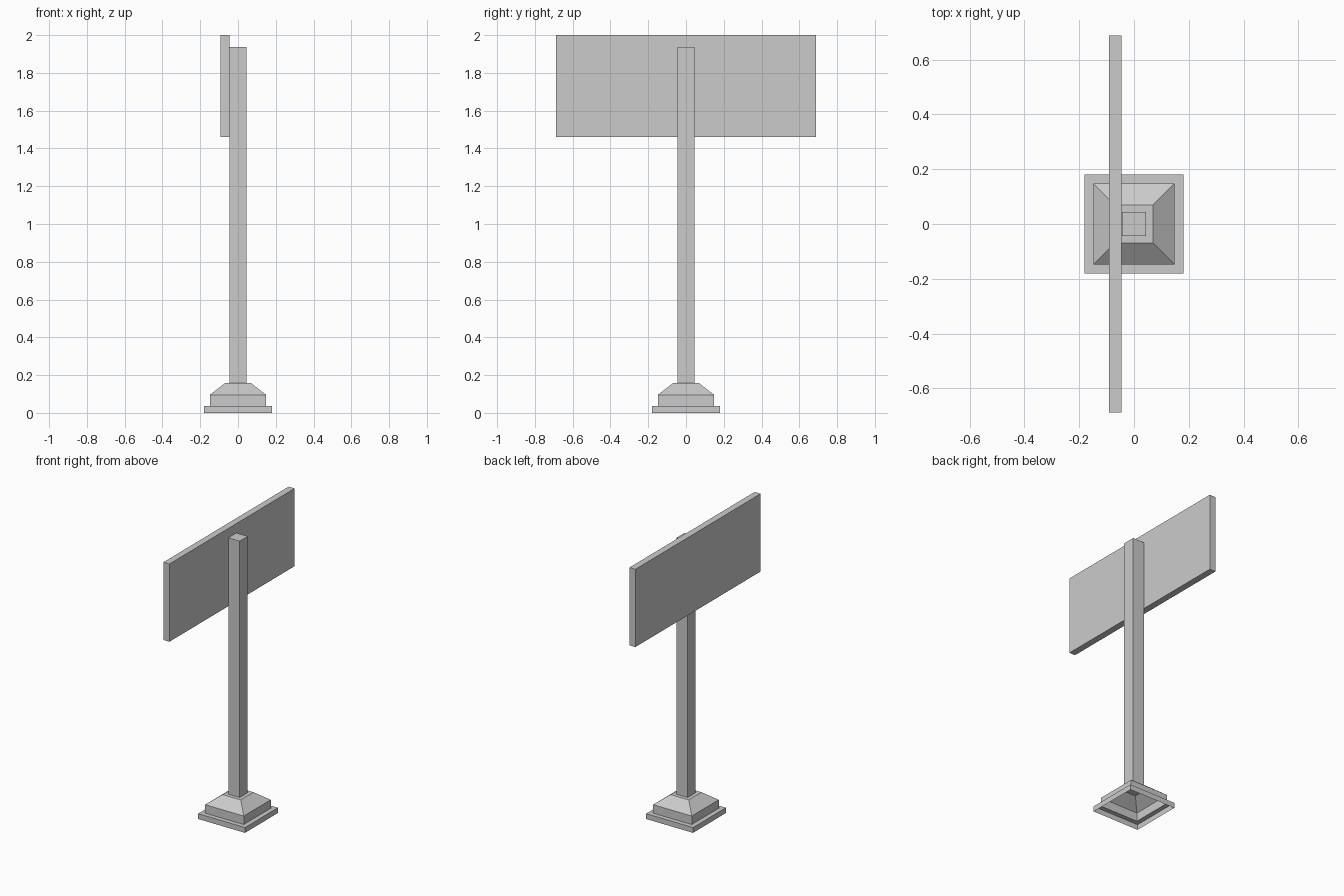
import bpy, bmesh

if "Cube" in bpy.data.objects:
    bpy.data.objects.remove(bpy.data.objects["Cube"])


def make_object(name, bm):
    bmesh.ops.recalc_face_normals(bm, faces=bm.faces)
    mesh = bpy.data.meshes.new(name)
    bm.to_mesh(mesh)
    bm.free()
    obj = bpy.data.objects.new(name, mesh)
    bpy.context.collection.objects.link(obj)
    return obj


def box(name, low, high):
    bm = bmesh.new()
    bmesh.ops.create_cube(bm, size=1)
    for v in bm.verts:
        v.co = [l + (c + 0.5) * (h - l) for c, l, h in zip(v.co, low, high)]
    return make_object(name, bm)


def square_shell(name, profile):
    """Stack square rings (half width, z), open below and capped on top."""
    bm = bmesh.new()
    corners = [(-1, -1), (1, -1), (1, 1), (-1, 1)]
    rings = [[bm.verts.new((x * r, y * r, z)) for x, y in corners]
             for r, z in profile]
    for a, b in zip(rings, rings[1:]):
        for i in range(4):
            j = (i + 1) % 4
            bm.faces.new((a[i], a[j], b[j], b[i]))
    bm.faces.new(rings[-1])
    return make_object(name, bm)


# Stepped hollow foot with a sloped cap
square_shell("base", [(0.18, 0), (0.18, 0.037), (0.148, 0.037),
                      (0.148, 0.096), (0.07, 0.157)])

# Square post standing on the foot
box("post", (-0.044, -0.044, 0.157), (0.044, 0.044, 1.937))

# Sign board fixed to the left face of the post
box("sign_board", (-0.092, -0.687, 1.46), (-0.046, 0.687, 2.0))
